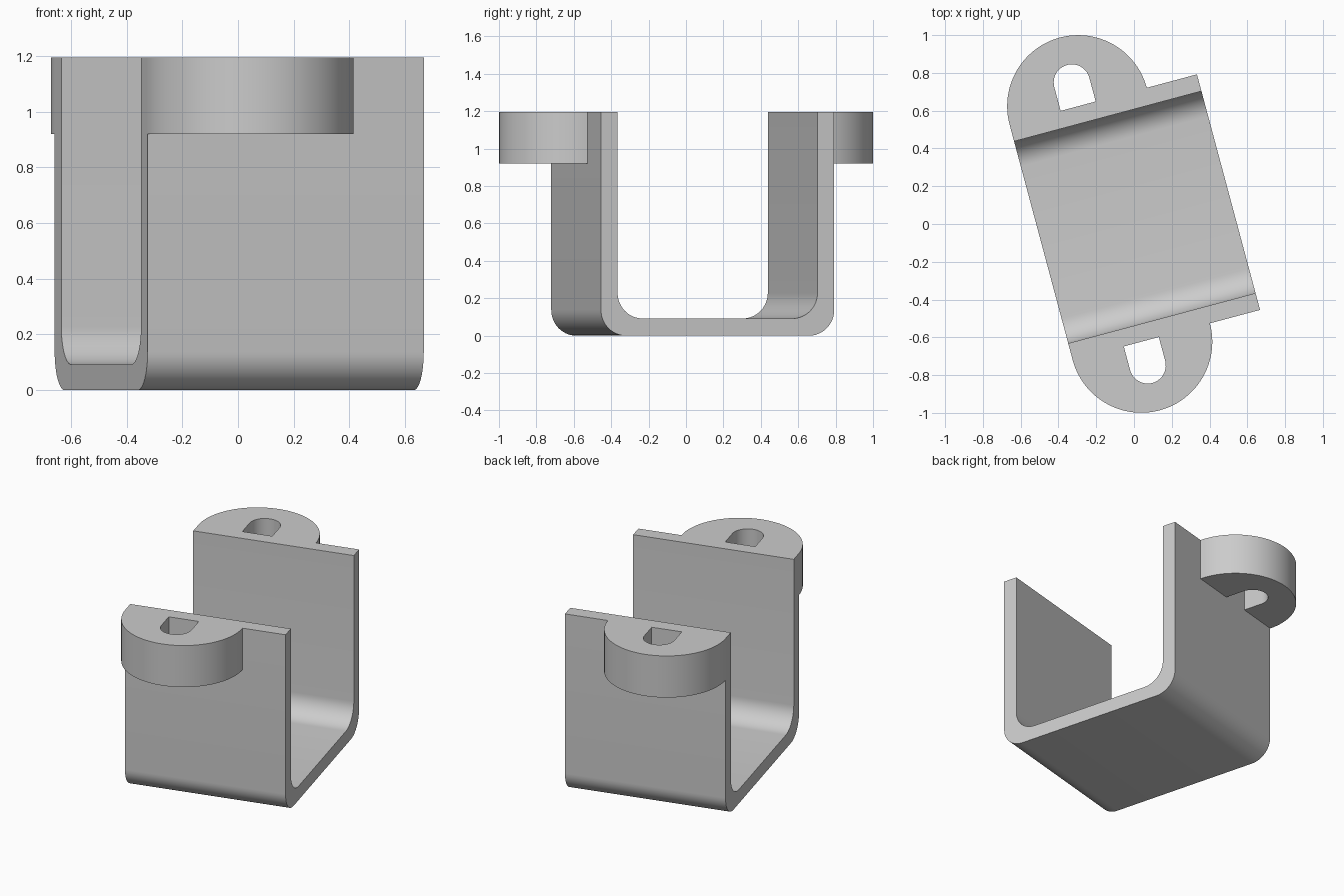
import bpy, bmesh
from math import pi, cos, sin, radians
from mathutils import Matrix, Vector

cube = bpy.data.objects.get("Cube")
if cube:
    bpy.data.objects.remove(cube, do_unlink=True)

# Main sizes, in the bracket's own turned frame
TURN = radians(15)
LEFT, RIGHT = -0.5, 0.527
FRONT, BACK = -0.612, 0.679
WALL, BEND, TOP = 0.092, 0.138, 1.196
EAR_R, EAR_BOTTOM = 0.376, 0.92
SLOT_R, SLOT_LEN = 0.096, 0.13

grey = bpy.data.materials.new("plain grey")
grey.use_nodes = True
colour = (0.6, 0.6, 0.6, 1)
grey.diffuse_color = colour
grey.node_tree.nodes["Principled BSDF"].inputs["Base Color"].default_value = colour


def arc(cx, cy, r, start, end, steps):
    angles = [start + (end - start) * i / steps for i in range(steps + 1)]
    return [(cx + r * cos(a), cy + r * sin(a)) for a in angles]


def extrude(name, points, offset, matrix):
    """Extrude a closed list of 3D points into a solid, then place it."""
    bm = bmesh.new()
    face = bm.faces.new([bm.verts.new(p) for p in points])
    out = bmesh.ops.extrude_face_region(bm, geom=[face], use_keep_orig=True)
    moved = [v for v in out["geom"] if isinstance(v, bmesh.types.BMVert)]
    bmesh.ops.translate(bm, verts=moved, vec=Vector(offset))
    bmesh.ops.recalc_face_normals(bm, faces=bm.faces)
    bm.transform(matrix)
    mesh = bpy.data.meshes.new(name)
    bm.to_mesh(mesh)
    bm.free()
    mesh.materials.append(grey)
    obj = bpy.data.objects.new(name, mesh)
    bpy.context.collection.objects.link(obj)
    bpy.ops.object.select_all(action='DESELECT')
    obj.select_set(True)
    bpy.context.view_layer.objects.active = obj
    bpy.ops.object.shade_smooth_by_angle(angle=radians(30))
    return obj


turn = Matrix.Rotation(TURN, 4, 'Z')


def u_path(inset):
    """U-shaped line with rounded bends, from the front top to the back top."""
    f, b, low = FRONT + inset, BACK - inset, inset
    return ([(f, TOP)]
            + arc(f + BEND, low + BEND, BEND, pi, 1.5 * pi, 12)
            + arc(b - BEND, low + BEND, BEND, 1.5 * pi, 2 * pi, 12)
            + [(b, TOP)])


# Channel: two walls and a floor with bent corners
profile = u_path(0) + u_path(WALL)[::-1]
extrude("channel", [(LEFT, y, z) for y, z in profile], (RIGHT - LEFT, 0, 0), turn)

# Mounting ears: half discs with a round-ended slot against the wall
outline = arc(0, 0, EAR_R, 0, pi, 48) + [(-SLOT_R, 0)]
outline += arc(0, SLOT_LEN, SLOT_R, pi, 0, 20) + [(SLOT_R, 0)]
for name, y, side in (("front_ear", FRONT, -1), ("back_ear", BACK, 1)):
    place = turn @ Matrix.Translation((LEFT + EAR_R, y, 0))
    extrude(name, [(px, side * py, EAR_BOTTOM) for px, py in outline],
            (0, 0, TOP - EAR_BOTTOM), place)
